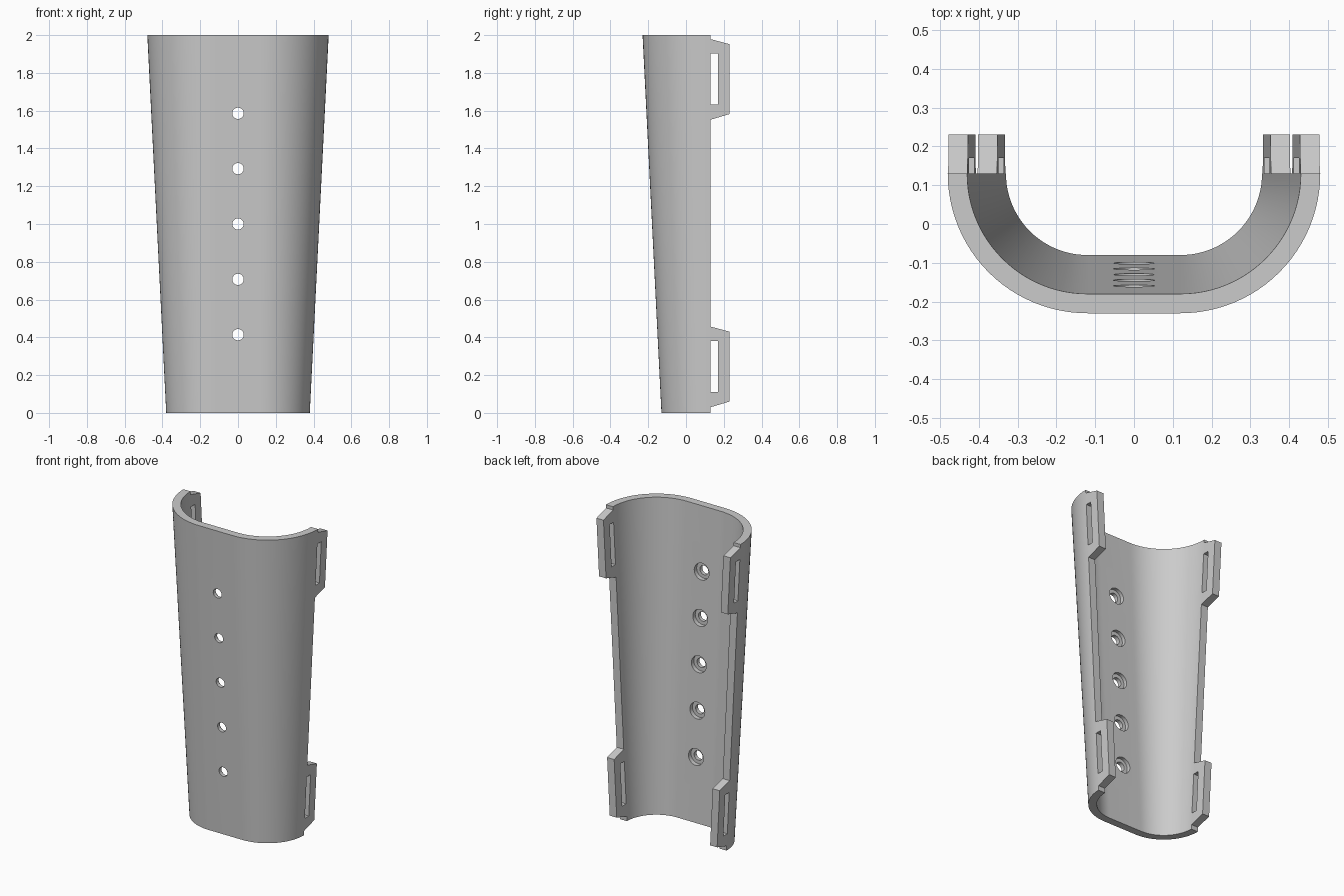
import bpy, bmesh, math
from mathutils import Matrix

if "Cube" in bpy.data.objects:
    bpy.data.objects.remove(bpy.data.objects["Cube"], do_unlink=True)

HEIGHT, WALL, BACK = 2.0, 0.05, 0.13
FLAT = 0.12                      # half width of the flat front panel
R_BOTTOM, SLOPE = 0.26, 0.05     # outer corner radius at the base, growth per unit of z
STEPS = 24

grey = bpy.data.materials.new("light grey plastic")
grey.use_nodes = True
colour = (0.6, 0.6, 0.6, 1)
grey.diffuse_color = colour
grey.node_tree.nodes["Principled BSDF"].inputs["Base Color"].default_value = colour


def finish(bm, name):
    bmesh.ops.recalc_face_normals(bm, faces=bm.faces)
    mesh = bpy.data.meshes.new(name)
    bm.to_mesh(mesh)
    bm.free()
    obj = bpy.data.objects.new(name, mesh)
    bpy.context.collection.objects.link(obj)
    mesh.materials.append(grey)
    return obj


def radius(z):
    return R_BOTTOM + SLOPE * z


def arch(r, z):
    """Half-round outline with a flat front, from the left edge to the right edge."""
    points = []
    for side, start in ((1, 0), (-1, math.pi / 2)):
        for i in range(STEPS + 1):
            a = start + i * math.pi / 2 / STEPS
            points.append((side * FLAT + r * math.cos(a), BACK - r * math.sin(a), z))
    return points


# Tapered shell: outer and inner arches at both ends, bridged into a solid wall
bm = bmesh.new()
loops = [[bm.verts.new(p) for p in arch(radius(z) - inset, z)]
         for z, inset in ((0, 0), (HEIGHT, 0), (HEIGHT, WALL), (0, WALL))]
for k in range(4):
    a, b = loops[k], loops[(k + 1) % 4]
    for i in range(len(a) - 1):
        bm.faces.new((a[i], a[i + 1], b[i + 1], b[i]))
for end in (0, -1):
    bm.faces.new([loop[end] for loop in loops])
shell = finish(bm, "shell")


# Row of bolt holes, each with a wide counterbore on the inside
def hole_cutters(name, r, front, back):
    bm = bmesh.new()
    for i in range(5):
        z = 1 + (i - 2) * 0.293
        inner = BACK - radius(z) + WALL
        place = Matrix.Translation((0, inner + (front + back) / 2, z))
        bmesh.ops.create_cone(bm, cap_ends=True, segments=32, radius1=r, radius2=r,
                              depth=back - front,
                              matrix=place @ Matrix.Rotation(math.pi / 2, 4, "X"))
    cutter = finish(bm, name)
    cutter.hide_render = True
    return cutter


bpy.context.view_layer.objects.active = shell
for cutter in (hole_cutters("counterbore_cutter", 0.053, -0.025, 0.08),
               hole_cutters("bolt_hole_cutter", 0.03, -0.15, 0.08)):
    mod = shell.modifiers.new("holes", "BOOLEAN")
    mod.operation = "DIFFERENCE"
    mod.solver = "EXACT"
    mod.object = cutter
    bpy.ops.object.modifier_apply(modifier=mod.name)
    bpy.data.objects.remove(cutter, do_unlink=True)

bpy.ops.object.select_all(action="DESELECT")
shell.select_set(True)
bpy.ops.object.shade_smooth_by_angle(angle=math.radians(30))


# Strap tabs: bracket outlines whose slot opens against the shell edge
def strap_tab(name, side, z0):
    outline = [(0, 0), (0.1, 0.03), (0.1, 0.4), (0, 0.427),
               (0, 0.35), (0.04, 0.35), (0.04, 0.08), (0, 0.08)]
    bm = bmesh.new()
    layers = []
    for inset in (0, WALL):
        layers.append([bm.verts.new((side * (FLAT + radius(z0 + z) - inset),
                                     BACK + y, z0 + z)) for y, z in outline])
    outer, inner = layers
    bm.faces.new(outer)
    bm.faces.new(inner)
    for i in range(len(outer)):
        j = (i + 1) % len(outer)
        bm.faces.new((outer[i], outer[j], inner[j], inner[i]))
    return finish(bm, name)


for side, label in ((1, "left"), (-1, "right")):
    strap_tab("upper_strap_tab_" + label, side, 1.552)
    strap_tab("lower_strap_tab_" + label, side, 0.03)
